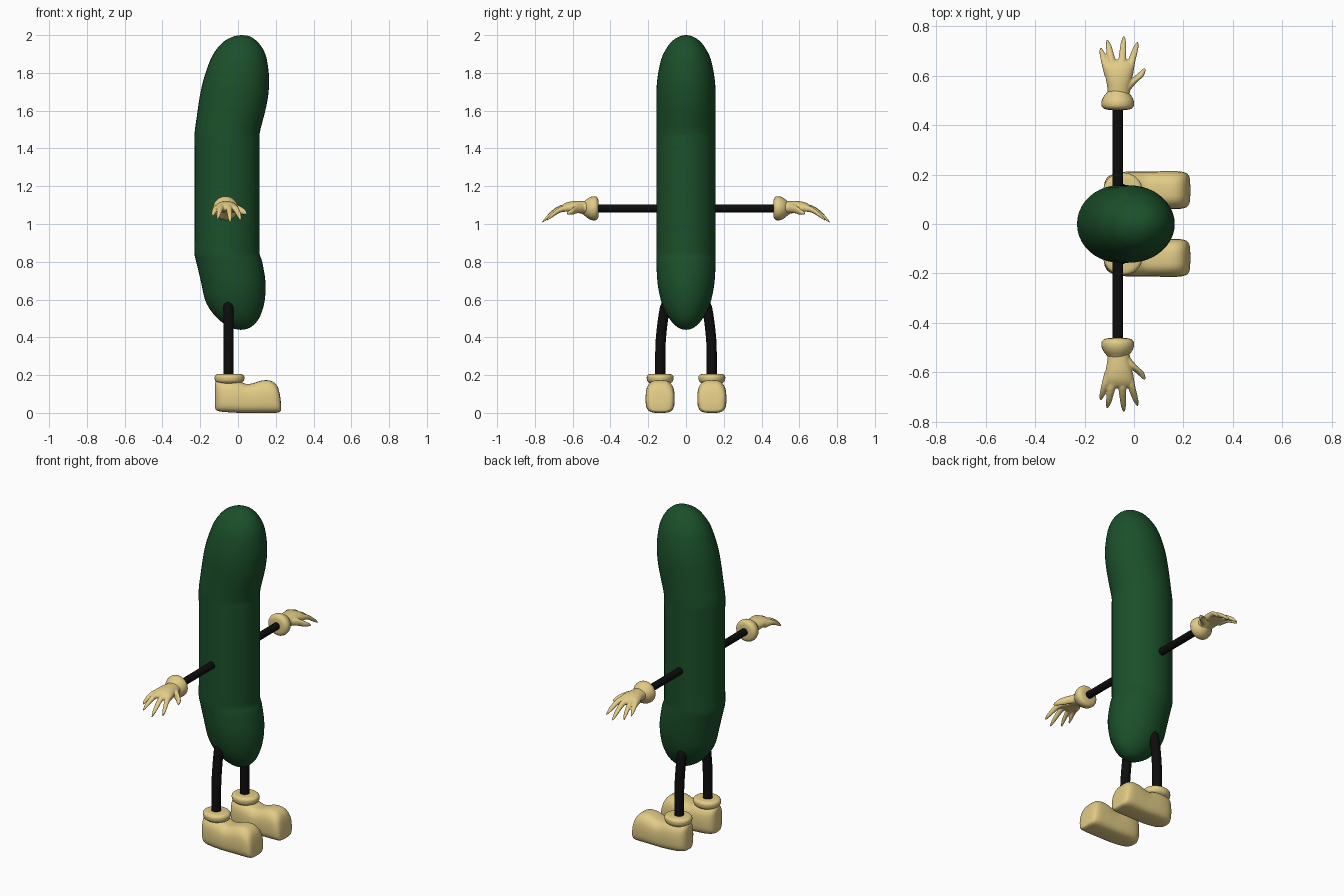
import bpy, bmesh
from math import cos, sin, pi, radians

def material(name, rgb):
    m = bpy.data.materials.new(name)
    m.diffuse_color = (*rgb, 1)
    return m

GREEN = material("skin_green", (0.011, 0.08, 0.023))
BLACK = material("limb_black", (0.004, 0.004, 0.004))
TAN = material("glove_tan", (0.76, 0.60, 0.24))

def smooth_rings(rings, steps):
    """Catmull-Rom interpolation of ring tuples."""
    out = []
    for i in range(len(rings) - 1):
        quad = zip(rings[max(i - 1, 0)], rings[i], rings[i + 1], rings[min(i + 2, len(rings) - 1)])
        quad = list(quad)
        for s in range(steps):
            t = s / steps
            out.append(tuple(
                0.5 * (2 * b + (c - a) * t + (2 * a - 5 * b + 4 * c - d) * t ** 2
                       + (3 * b - a - 3 * c + d) * t ** 3) for a, b, c, d in quad))
    return out + [rings[-1]]

def loft(bm, rings, axis, sides=24, steps=3, power=2, taper=0):
    """Rings (x, y, z, half size 1, half size 2) square to the axis."""
    i, j = {"X": (1, 2), "Y": (0, 2), "Z": (0, 1)}[axis]
    part, last = [], None
    for *co, a, b in smooth_rings(rings, steps):
        a, b = max(a, 0.001), max(b, 0.001)
        ring = []
        for k in range(sides):
            c, s = cos(2 * pi * k / sides), sin(2 * pi * k / sides)
            u = abs(c) ** (2 / power) * (1 if c > 0 else -1)
            v = abs(s) ** (2 / power) * (1 if s > 0 else -1)
            p = list(co)
            p[i] += a * u * (1 - taper * max(v, 0) ** 2)
            p[j] += b * v
            ring.append(bm.verts.new(p))
        if last:
            for k in range(sides):
                n = (k + 1) % sides
                part.append(bm.faces.new((last[k], last[n], ring[n], ring[k])))
        else:
            part.append(bm.faces.new(ring))
        last = ring
    part.append(bm.faces.new(last))
    bmesh.ops.recalc_face_normals(bm, faces=part)

def make(name, bm, mat, angle=50):
    me = bpy.data.meshes.new(name)
    bm.to_mesh(me)
    bm.free()
    me.materials.append(mat)
    me.shade_smooth()
    me.set_sharp_from_angle(angle=radians(angle))
    ob = bpy.data.objects.new(name, me)
    bpy.context.collection.objects.link(ob)
    return ob

def part(name, rings, axis, mat, **kw):
    bm = bmesh.new()
    loft(bm, rings, axis, **kw)
    return make(name, bm, mat)

# Body: height, left edge, right edge, half depth
profile = [(2.0, .018, .022, .002), (1.994, -.02, .06, .032), (1.97, -.07, .098, .072),
           (1.93, -.11, .13, .103), (1.87, -.146, .153, .132), (1.76, -.184, .165, .153),
           (1.66, -.205, .157, .157), (1.57, -.218, .137, .157), (1.48, -.23, .115, .157),
           (1.40, -.23, .115, .157), (.92, -.23, .115, .157), (.84, -.23, .115, .157),
           (.80, -.221, .128, .157), (.69, -.195, .146, .151), (.60, -.175, .142, .134),
           (.54, -.143, .128, .112), (.49, -.098, .105, .082), (.455, -.045, .07, .047),
           (.443, -.01, .04, .022), (.44, .013, .017, .002)]
part("body", [((l + r) / 2, 0, z, (r - l) / 2, d) for z, l, r, d in profile], "Z", GREEN, sides=40)

# Fingers and thumb: (x, y, z, radius) from base to tip
fingers = [
    [(-.098, .60, 1.085, .022), (-.116, .65, 1.083, .016), (-.128, .69, 1.062, .012), (-.135, .712, 1.043, .005)],
    [(-.078, .61, 1.090, .022), (-.092, .67, 1.082, .016), (-.102, .72, 1.052, .012), (-.108, .745, 1.027, .005)],
    [(-.050, .61, 1.090, .022), (-.047, .67, 1.080, .016), (-.043, .73, 1.038, .012), (-.041, .760, 1.010, .005)],
    [(-.026, .60, 1.085, .022), (-.010, .66, 1.078, .016), (.006, .71, 1.045, .012), (.014, .737, 1.022, .005)],
    [(-.040, .54, 1.085, .024), (-.010, .575, 1.080, .023), (.022, .60, 1.067, .018), (.043, .63, 1.056, .006)],
]

for side, s in (("left", 1), ("right", -1)):
    # Arm
    part(side + "_arm", [(-.066, s * y, 1.083, .021, .021) for y in (.10, .50)], "Y", BLACK, steps=1)
    # Glove cuff
    cuff = [(.462, .02), (.464, .048), (.475, .064), (.495, .066), (.515, .058), (.53, .046), (.55, .03)]
    part(side + "_glove_cuff", [(-.066, s * y, 1.083, r, r * .96) for y, r in cuff], "Y", TAN)
    # Glove: palm and fingers fused into one surface
    bm = bmesh.new()
    palm = [(-.062, .51, 1.083, .045, .036), (-.062, .55, 1.088, .046, .034),
            (-.062, .59, 1.092, .053, .030), (-.062, .63, 1.090, .058, .025),
            (-.060, .655, 1.085, .050, .016), (-.060, .665, 1.082, .030, .006)]
    loft(bm, [(x, s * y, z, a, b) for x, y, z, a, b in palm], "Y")
    for f in fingers:
        loft(bm, [(x, s * y, z, r, r) for x, y, z, r in f], "Y", sides=12)
    glove = make(side + "_glove", bm, TAN, 180)
    remesh = glove.modifiers.new("fuse", "REMESH")
    remesh.mode, remesh.voxel_size, remesh.use_smooth_shade = "VOXEL", .004, True
    soften = glove.modifiers.new("soften", "SMOOTH")
    soften.factor, soften.iterations = .5, 3

    # Leg
    leg = [(.098, .603, .004), (.102, .595, .016), (.107, .578, .024), (.113, .55, .027),
           (.125, .47, .027), (.134, .38, .027), (.136, .30, .027), (.136, .15, .027)]
    part(side + "_leg", [(-.05, s * y, z, r, r) for y, z, r in leg], "Z", BLACK)
    # Shoe cuff
    cuff = [(.15, .05), (.163, .070), (.173, .077), (.188, .079), (.198, .075), (.205, .062), (.207, .028)]
    part(side + "_shoe_cuff", [(-.045, s * .137, z, r, r * .9) for z, r in cuff], "Z", TAN, sides=32)
    # Shoe: x, half width, bottom, top
    shoe = [(-.122, .012, .03, .155), (-.118, .034, .018, .165), (-.105, .054, .010, .17),
            (-.075, .069, .005, .172), (-.03, .075, .002, .172), (.01, .076, 0, .165),
            (.045, .076, 0, .153), (.08, .076, 0, .157), (.12, .077, 0, .170),
            (.155, .077, 0, .173), (.185, .076, 0, .165), (.208, .071, .001, .142),
            (.220, .062, .005, .105), (.226, .046, .010, .065), (.228, .02, .02, .045)]
    part(side + "_shoe", [(x, s * .137, (lo + hi) / 2, a, (hi - lo) / 2) for x, a, lo, hi in shoe],
         "X", TAN, sides=40, power=3.6, taper=.22)
